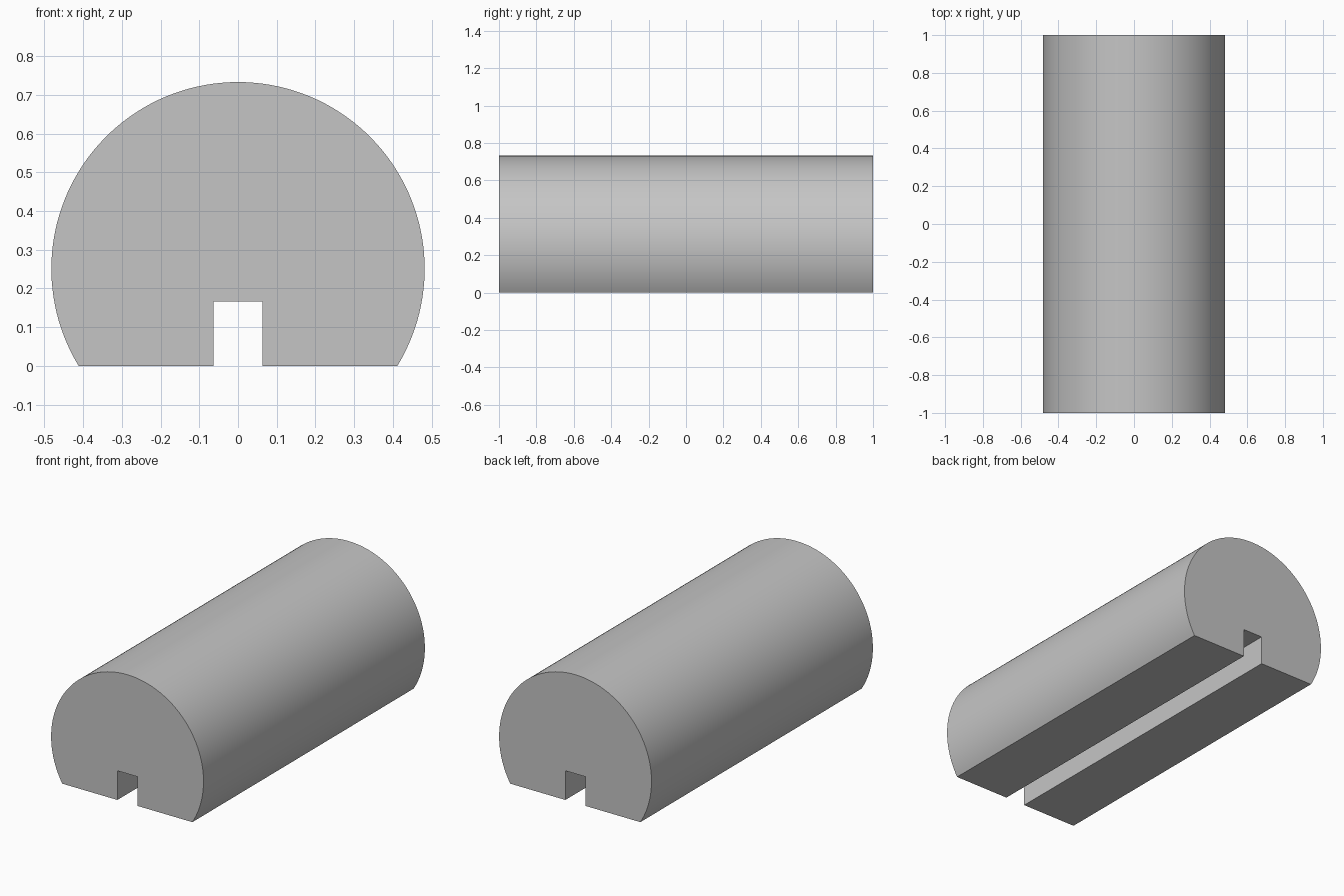
import bpy
import bmesh
import math

default_cube = bpy.data.objects.get("Cube")
if default_cube:
    bpy.data.objects.remove(default_cube, do_unlink=True)

RADIUS, AXIS_Z = 0.482, 0.251      # round section and height of its centre
SLOT_HALF, SLOT_TOP = 0.063, 0.167  # keyway along the flat underside
LENGTH, SEGMENTS = 2.0, 96

# Plain grey material
grey = bpy.data.materials.new("plain_grey")
grey.use_nodes = True
colour = (0.56, 0.56, 0.56, 1)
grey.diffuse_color = colour
for node in grey.node_tree.nodes:
    if node.type == 'BSDF_PRINCIPLED':
        node.inputs["Base Color"].default_value = colour

# Cross-section: arc from the right foot over the top to the left foot, then the slot
start = -math.asin(AXIS_Z / RADIUS)
sweep = math.pi - 2 * start
profile = []
for i in range(SEGMENTS + 1):
    a = start + sweep * i / SEGMENTS
    profile.append((RADIUS * math.cos(a), AXIS_Z + RADIUS * math.sin(a)))
profile += [(-SLOT_HALF, 0), (-SLOT_HALF, SLOT_TOP), (SLOT_HALF, SLOT_TOP), (SLOT_HALF, 0)]

# Extrude the section along the full length
bm = bmesh.new()
front = bm.faces.new([bm.verts.new((x, -LENGTH / 2, max(z, 0))) for x, z in profile])
result = bmesh.ops.extrude_face_region(bm, geom=[front], use_keep_orig=True)
moved = [g for g in result["geom"] if isinstance(g, bmesh.types.BMVert)]
bmesh.ops.translate(bm, verts=moved, vec=(0, LENGTH, 0))
bmesh.ops.recalc_face_normals(bm, faces=bm.faces)
mesh = bpy.data.meshes.new("slotted_bar")
bm.to_mesh(mesh)
bm.free()
mesh.materials.append(grey)

bar = bpy.data.objects.new("slotted_bar", mesh)
bpy.context.collection.objects.link(bar)

# Smooth round surface, sharp ends and slot
bpy.ops.object.select_all(action='DESELECT')
bar.select_set(True)
bpy.context.view_layer.objects.active = bar
bpy.ops.object.shade_smooth_by_angle(angle=math.radians(30))
